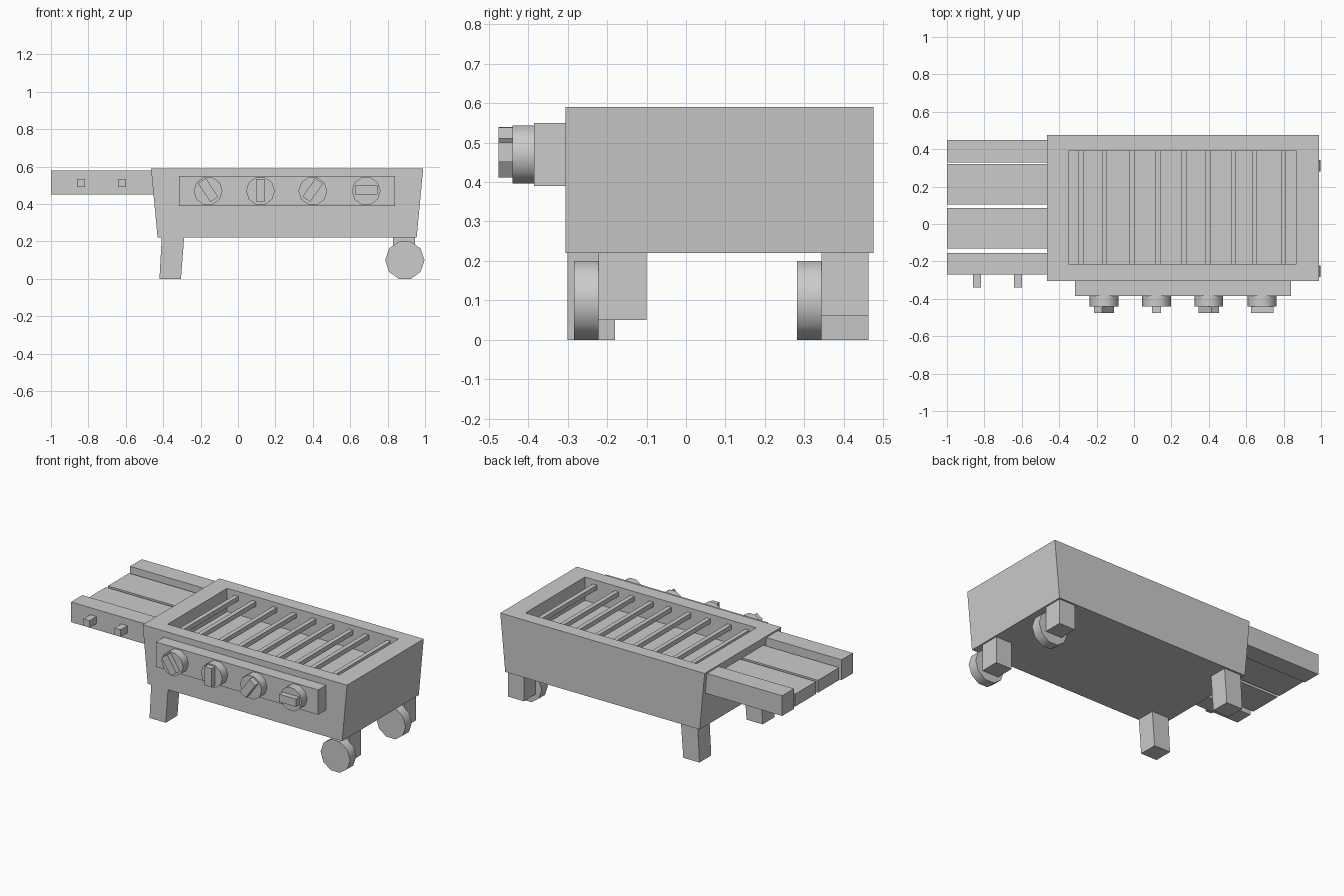
import bpy
import math

if "Cube" in bpy.data.objects:
    bpy.data.objects.remove(bpy.data.objects["Cube"])


def mesh_object(name, verts, faces):
    mesh = bpy.data.meshes.new(name)
    mesh.from_pydata(verts, [], faces)
    mesh.update()
    ob = bpy.data.objects.new(name, mesh)
    bpy.context.collection.objects.link(ob)
    return ob


def rings(name, levels):
    """Stack rectangular rings (x0, x1, y0, y1, z), closing both ends."""
    verts, faces = [], [(3, 2, 1, 0)]
    for x0, x1, y0, y1, z in levels:
        verts += [(x0, y0, z), (x1, y0, z), (x1, y1, z), (x0, y1, z)]
    for k in range(len(levels) - 1):
        a = 4 * k
        for i in range(4):
            j = (i + 1) % 4
            faces.append((a + i, a + j, a + 4 + j, a + 4 + i))
    n = len(verts)
    faces.append((n - 4, n - 3, n - 2, n - 1))
    return mesh_object(name, verts, faces)


def box(name, x0, x1, y0, y1, z0, z1):
    return rings(name, [(x0, x1, y0, y1, z0), (x0, x1, y0, y1, z1)])


def disc(name, x, z, r, y0, y1):
    """Ten-sided cylinder along y, with a smooth rim."""
    bpy.ops.mesh.primitive_cylinder_add(
        vertices=10, radius=r, depth=y1 - y0,
        location=(x, (y0 + y1) / 2, z), rotation=(math.pi / 2, 0, 0))
    ob = bpy.context.object
    ob.name = name
    # point a corner sideways so the disc rests on a flat
    ob.rotation_euler = (math.pi / 2, math.pi / 2, 0)
    ob.rotation_euler = (math.pi / 2, 0, 0)
    for v in ob.data.vertices:
        vx, vy = v.co.x, v.co.y
        v.co.x, v.co.y = vy, vx
    ob.data.flip_normals()
    bpy.ops.object.shade_smooth_by_angle(angle=math.radians(40))
    return ob


# Tapered body with an open cooking well
rings("grill_body", [
    (-0.43, 0.955, -0.305, 0.475, 0.22),
    (-0.465, 0.99, -0.305, 0.475, 0.59),
    (-0.35, 0.87, -0.215, 0.39, 0.59),
    (-0.35, 0.87, -0.215, 0.39, 0.44)])

# Grate bars across the well
for x in (-0.284, -0.158, -0.01, 0.128, 0.267, 0.396, 0.532, 0.644, 0.80):
    box("grate_bar", x - 0.014, x + 0.014, -0.215, 0.39, 0.53, 0.56)

# Side shelf: thick outer rails and lower inner slats
for y0, y1 in ((-0.27, -0.155), (0.33, 0.45)):
    box("shelf_rail", -1.0, -0.445, y0, y1, 0.45, 0.58)
for y0, y1 in ((-0.13, 0.085), (0.105, 0.32)):
    box("shelf_slat", -1.0, -0.445, y0, y1, 0.46, 0.54)

# Utensil pegs on the front rail
for x in (-0.84, -0.62):
    box("utensil_peg", x - 0.022, x + 0.022, -0.34, -0.265, 0.49, 0.535)

# Control panel and knobs with turned grips
box("control_panel", -0.315, 0.84, -0.385, -0.305, 0.39, 0.55)
for x, turn in ((-0.16, -33), (0.12, 0), (0.40, 35), (0.685, 90)):
    disc("knob", x, 0.47, 0.077, -0.44, -0.385)
    grip = box("knob_grip", -0.025, 0.025, -0.475, -0.44, -0.06, 0.06)
    grip.location = (x, 0, 0.475)
    grip.rotation_euler.y = math.radians(turn)

# Slanted standing legs on the shelf side
for y0, y1 in ((-0.30, -0.18), (0.343, 0.463)):
    rings("standing_leg", [(-0.42, -0.305, y0, y1, 0),
                           (-0.408, -0.288, y0, y1, 0.22)])

# Short legs carrying the wheels
for y0, y1, z0 in ((-0.222, -0.10, 0.05), (0.343, 0.463, 0.06)):
    box("wheel_leg", 0.83, 0.945, y0, y1, z0, 0.22)
    disc("wheel", 0.892, 0.10, 0.105, y0 - 0.062, y0)
